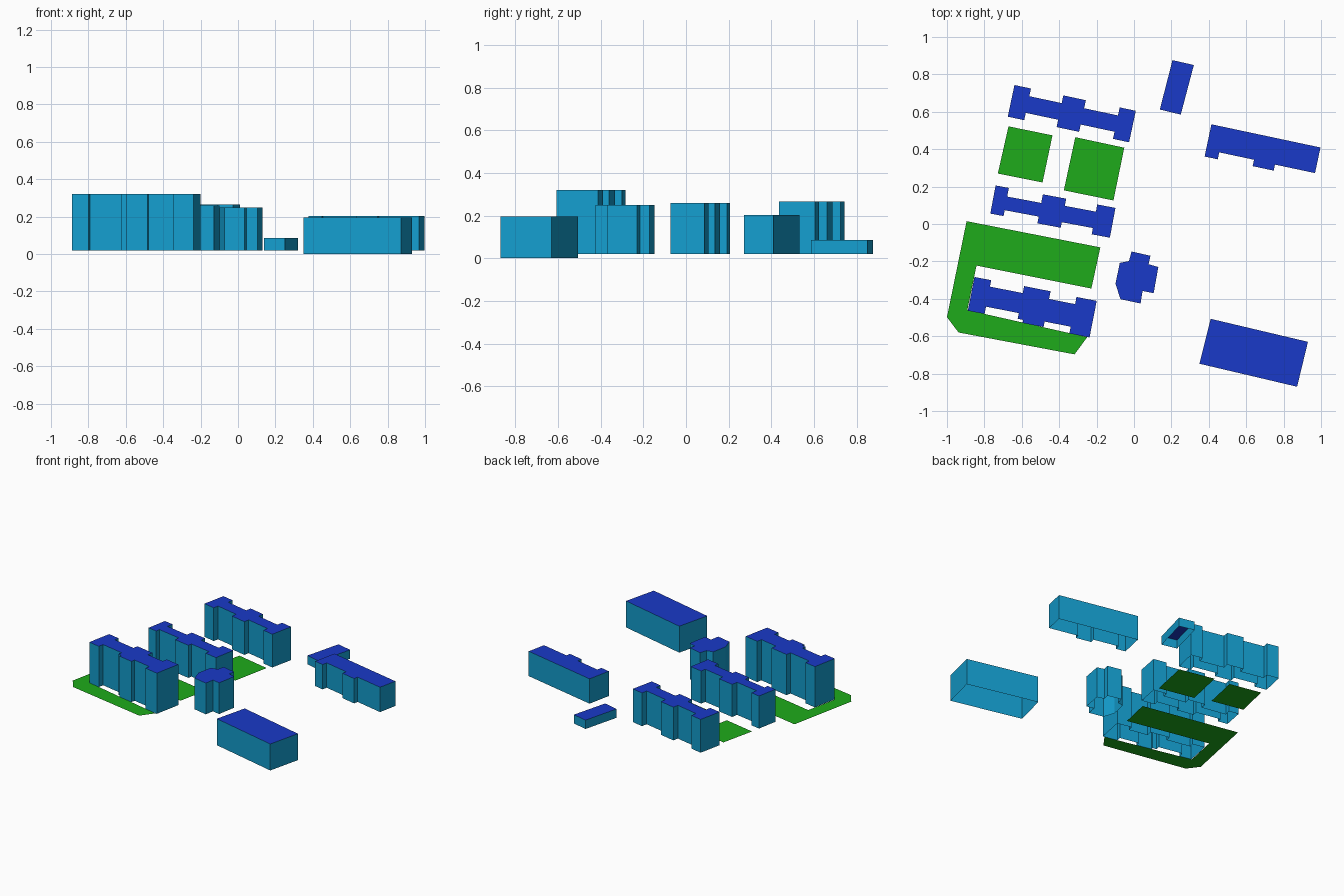
import bpy, bmesh, math
from mathutils import Matrix, Vector

if "Cube" in bpy.data.objects:
    bpy.data.objects.remove(bpy.data.objects["Cube"])


def material(name, color):
    m = bpy.data.materials.new(name)
    m.diffuse_color = (*color, 1)
    m.use_nodes = True
    m.node_tree.nodes["Principled BSDF"].inputs["Base Color"].default_value = m.diffuse_color
    return m


WALL = material("wall_cyan", (0.007, 0.34, 0.62))
ROOF = material("roof_blue", (0.01, 0.042, 0.58))
LAWN = material("lawn_green", (0.013, 0.41, 0.011))
GROUND = 0.02


def add_object(name, bm, *mats):
    me = bpy.data.meshes.new(name)
    bm.to_mesh(me)
    bm.free()
    for m in mats:
        me.materials.append(m)
    ob = bpy.data.objects.new(name, me)
    bpy.context.collection.objects.link(ob)
    return ob


def building(name, outline, top, base=GROUND):
    """Walls and a flat roof over a clockwise outline, open underneath."""
    bm = bmesh.new()
    low = [bm.verts.new((x, y, base)) for x, y in outline]
    high = [bm.verts.new((x, y, top)) for x, y in outline]
    n = len(outline)
    for i in range(n):
        j = (i + 1) % n
        bm.faces.new((low[j], low[i], high[i], high[j]))
    bm.faces.new(high[::-1]).material_index = 1
    add_object(name, bm, WALL, ROOF)


def lawn(name, outline):
    """Flat sheet of grass."""
    bm = bmesh.new()
    bm.faces.new([bm.verts.new((x, y, GROUND)) for x, y in reversed(outline)])
    add_object(name, bm, LAWN)


def stepped(origin, degrees, segments):
    """Clockwise outline from (end, front, back) segments along a turned axis."""
    back, front, u = [], [], 0
    for end, lo, hi in segments:
        for side, v in ((back, hi), (front, lo)):
            if side and side[-1][1] == v:
                side.pop()
            else:
                side.append((u, v))
            side.append((end, v))
        u = end
    rot = Matrix.Rotation(math.radians(degrees), 3, 'Z')
    pts = [rot @ Vector((a, b, 0)) for a, b in back + front[::-1]]
    return [(origin[0] + p.x, origin[1] + p.y) for p in pts]


# Three apartment blocks: wings and a centre bay joined by narrower links
building("apartment_block_north", stepped((-0.639, 0.743), -12, [
    (0.09, -0.173, 0), (0.267, -0.133, -0.042), (0.39, -0.173, 0),
    (0.575, -0.133, -0.044), (0.663, -0.172, 0)]), 0.265)
building("apartment_block_middle", stepped((-0.74, 0.206), -10.6, [
    (0.072, -0.153, 0), (0.257, -0.121, -0.047), (0.384, -0.158, 0),
    (0.553, -0.128, -0.039), (0.652, -0.162, 0)]), 0.26)
building("apartment_block_south", stepped((-0.853, -0.283), -11.1, [
    (0.091, -0.184, 0), (0.27, -0.144, -0.035), (0.30, -0.175, 0.003),
    (0.414, -0.192, 0.003), (0.556, -0.162, -0.039), (0.666, -0.199, 0)]), 0.32)

# Long low building with two shallow bays on its front
building("long_building", stepped((0.414, 0.533), -12, [
    (0.072, -0.176, 0), (0.262, -0.138, 0), (0.377, -0.173, 0),
    (0.596, -0.14, 0)]), 0.203)

# Compact faceted tower
building("small_tower", [
    (-0.013, -0.147), (0.088, -0.17), (0.078, -0.215), (0.13, -0.23),
    (0.105, -0.37), (0.046, -0.358), (0.035, -0.425), (-0.072, -0.402),
    (-0.099, -0.32), (-0.076, -0.208), (-0.027, -0.198)], 0.25)

# Plain rectangular buildings
building("garage", [(0.206, 0.876), (0.32, 0.85), (0.25, 0.585), (0.138, 0.612)], 0.085)
building("hall", [(0.41, -0.507), (0.93, -0.63), (0.872, -0.87), (0.35, -0.747)], 0.195, 0)

# Lawns
lawn("lawn_west", [(-0.671, 0.522), (-0.436, 0.474), (-0.489, 0.222), (-0.728, 0.27)])
lawn("lawn_east", [(-0.314, 0.464), (-0.052, 0.408), (-0.11, 0.126), (-0.375, 0.18)])
lawn("lawn_wraparound", [
    (-0.895, 0.015), (-0.18, -0.125), (-0.228, -0.345), (-0.842, -0.222),
    (-0.891, -0.46), (-0.25, -0.605), (-0.318, -0.697), (-0.938, -0.58),
    (-1.0, -0.498)])
